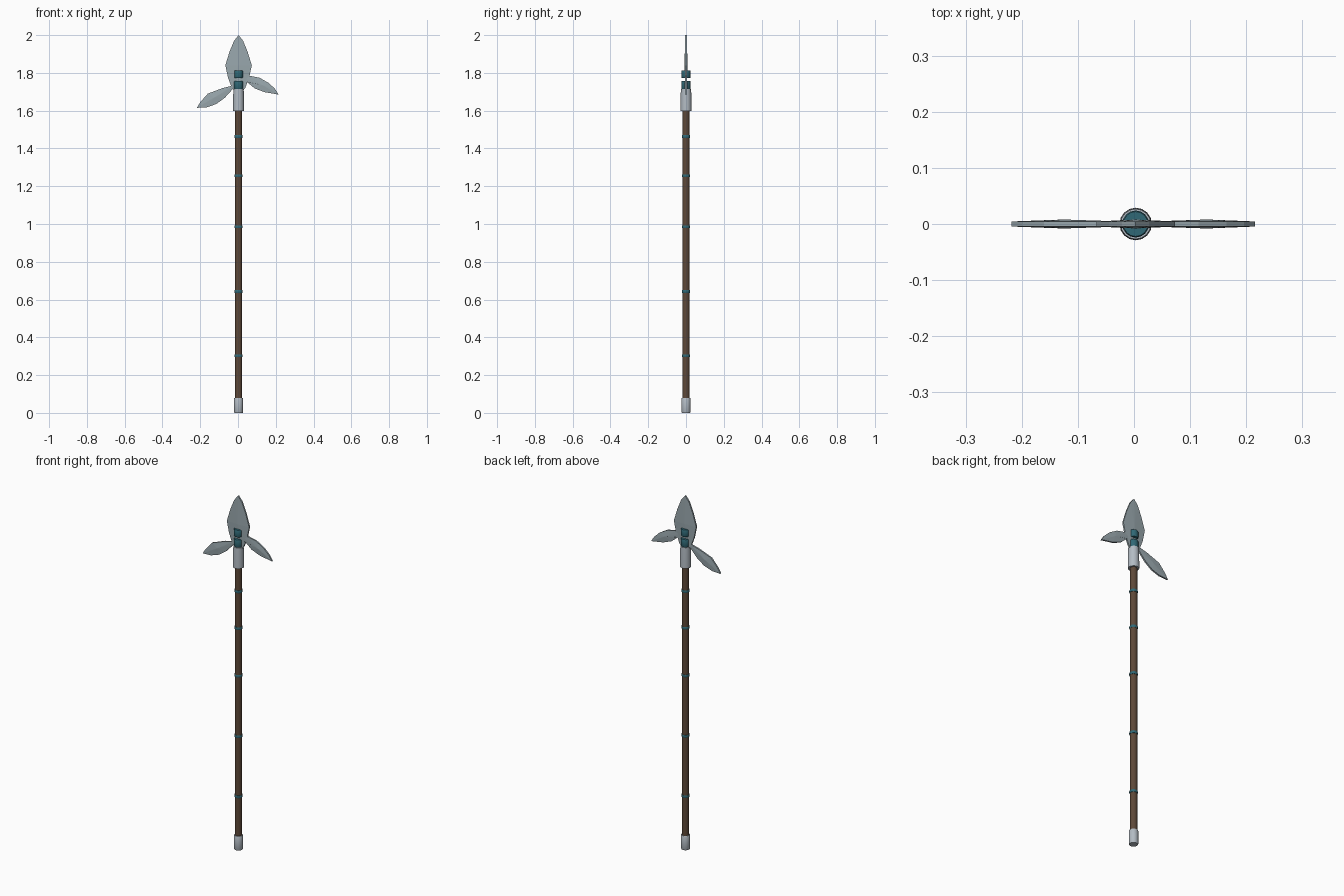
import bpy, bmesh, math
from mathutils import Vector

if "Cube" in bpy.data.objects:
    bpy.data.objects.remove(bpy.data.objects["Cube"])

CX = 0.003  # shaft axis


def material(name, rgb):
    m = bpy.data.materials.new(name)
    m.diffuse_color = (*rgb, 1)
    m.use_nodes = True
    m.node_tree.nodes["Principled BSDF"].inputs["Base Color"].default_value = m.diffuse_color
    return m


WOOD = material("wood", (0.11, 0.065, 0.04))
TEAL = material("teal", (0.03, 0.14, 0.18))
STEEL = material("steel", (0.32, 0.39, 0.42))
PALE = material("pale_metal", (0.45, 0.5, 0.55))


def lathe(name, profile, mat, sides=16):
    """Closed solid of revolution from (radius, z) points, capped at both ends."""
    bm = bmesh.new()
    rings = []
    for r, z in profile:
        rings.append([bm.verts.new((CX + r * math.cos(2 * math.pi * i / sides),
                                    r * math.sin(2 * math.pi * i / sides), z))
                      for i in range(sides)])
    for a, b in zip(rings, rings[1:]):
        for i in range(sides):
            j = (i + 1) % sides
            bm.faces.new((a[i], a[j], b[j], b[i]))
    bm.faces.new(rings[0][::-1])
    bm.faces.new(rings[-1])
    finish(name, bm, mat)
    bpy.ops.object.shade_smooth_by_angle(angle=math.radians(35))


def blade(name, outline, centre, mat, edge=0.0045, ridge=0.008):
    """Flat leaf in the xz plane, slightly thicker at its centre."""
    bm = bmesh.new()
    front, back = ([bm.verts.new((x, s * edge, z)) for x, z in outline] for s in (-1, 1))
    cf, cb = (bm.verts.new((centre[0], s * ridge, centre[1])) for s in (-1, 1))
    n = len(outline)
    for i in range(n):
        j = (i + 1) % n
        bm.faces.new((front[i], front[j], cf))
        bm.faces.new((back[j], back[i], cb))
        bm.faces.new((front[j], front[i], back[i], back[j]))
    finish(name, bm, mat)


def finish(name, bm, mat):
    bmesh.ops.recalc_face_normals(bm, faces=bm.faces)
    me = bpy.data.meshes.new(name)
    bm.to_mesh(me)
    bm.free()
    ob = bpy.data.objects.new(name, me)
    me.materials.append(mat)
    bpy.context.collection.objects.link(ob)
    bpy.ops.object.select_all(action='DESELECT')
    ob.select_set(True)
    bpy.context.view_layer.objects.active = ob


# Shaft, butt cap and head socket
lathe("shaft", [(0.019, 0.05), (0.019, 1.63)], WOOD)
lathe("butt_cap", [(0.022, 0), (0.024, 0.004), (0.024, 0.076), (0.022, 0.08)], PALE)
lathe("head_socket", [(0.029, 1.598), (0.0285, 1.68), (0.027, 1.715)], PALE)

# Thin rings along the shaft
for k, z in enumerate((0.302, 0.643, 0.985, 1.255, 1.463)):
    lathe(f"shaft_ring_{k + 1}", [(0.0205, z - 0.007), (0.022, z - 0.003),
                                  (0.022, z + 0.003), (0.0205, z + 0.007)], TEAL)

# Teal bindings around the blade root
for k, (lo, hi) in enumerate(((1.715, 1.758), (1.773, 1.813))):
    lathe(f"binding_{k + 1}", [(0.022, lo), (0.024, lo + 0.004),
                               (0.024, hi - 0.004), (0.022, hi)], TEAL)

# Main leaf blade
half = [(0.024, 1.97), (0.048, 1.912), (0.07, 1.84), (0.056, 1.775), (0.036, 1.722), (0.02, 1.70)]
blade("main_blade", [(CX, 2.0)] + [(CX + x, z) for x, z in half]
      + [(CX - x, z) for x, z in reversed(half)], (CX, 1.84), STEEL)

# Side blades, the left one hanging lower
blade("left_blade", [(-0.02, 1.735), (-0.08, 1.72), (-0.16, 1.69), (-0.20, 1.645), (-0.218, 1.615),
                     (-0.165, 1.618), (-0.115, 1.635), (-0.07, 1.668), (-0.03, 1.712)],
      (-0.125, 1.67), STEEL)
blade("right_blade", [(0.03, 1.775), (0.06, 1.785), (0.115, 1.774), (0.165, 1.745), (0.196, 1.715),
                      (0.216, 1.685), (0.14, 1.698), (0.088, 1.718), (0.05, 1.75), (0.03, 1.755)],
      (0.13, 1.735), STEEL)
